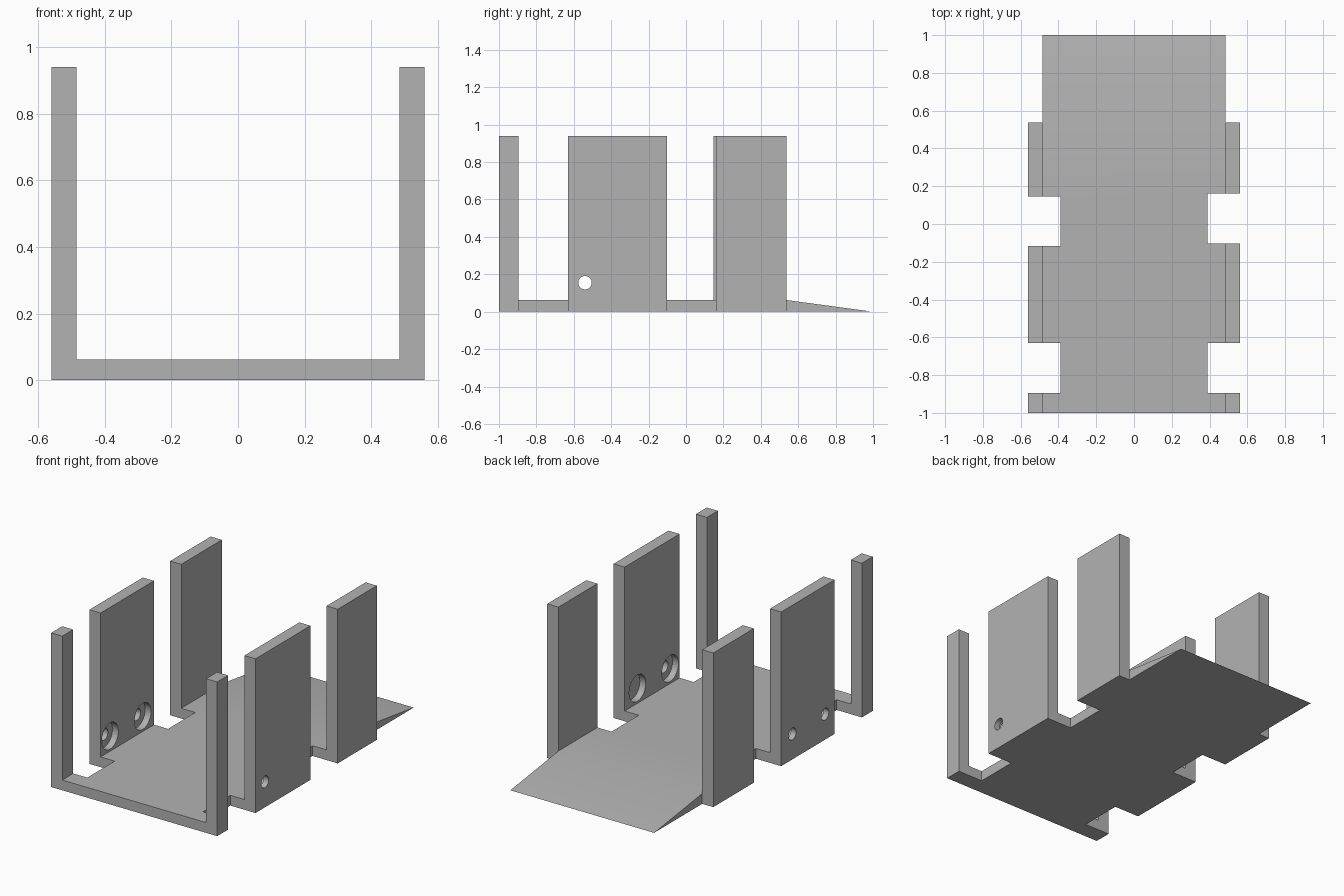
import bpy
import bmesh
from math import pi
from mathutils import Matrix, Vector

cube = bpy.data.objects.get("Cube")
if cube:
    bpy.data.objects.remove(cube, do_unlink=True)

OUTER, INNER, NOTCH = 0.56, 0.485, 0.39    # half widths
FLOOR, TOP = 0.0625, 0.94                  # heights
FRONT, WALL_END, TIP = -1.0, 0.537, 1.0    # positions along y

grey = bpy.data.materials.new("plain grey")
grey.use_nodes = True
grey.diffuse_color = (0.45, 0.45, 0.45, 1)
grey.node_tree.nodes["Principled BSDF"].inputs["Base Color"].default_value = (0.45, 0.45, 0.45, 1)


def make_object(name, bm):
    bmesh.ops.recalc_face_normals(bm, faces=bm.faces)
    mesh = bpy.data.meshes.new(name)
    bm.to_mesh(mesh)
    bm.free()
    mesh.materials.append(grey)
    obj = bpy.data.objects.new(name, mesh)
    bpy.context.collection.objects.link(obj)
    return obj


def add_box(bm, low, high):
    low, high = Vector(low), Vector(high)
    matrix = Matrix.Translation((low + high) / 2) @ Matrix.Diagonal((*(high - low), 1))
    bmesh.ops.create_cube(bm, size=1, matrix=matrix)


def add_bore(bm, radius, x_from, x_to, y, z=0.155):
    matrix = Matrix.Translation(((x_from + x_to) / 2, y, z)) @ Matrix.Rotation(pi / 2, 4, "Y")
    bmesh.ops.create_cone(bm, cap_ends=True, segments=32, radius1=radius, radius2=radius,
                          depth=abs(x_to - x_from), matrix=matrix)


# U-shaped channel: the cross-section swept from front to back
bm = bmesh.new()
section = [(-OUTER, 0), (-INNER, 0), (INNER, 0), (OUTER, 0), (OUTER, TOP),
           (INNER, TOP), (INNER, FLOOR), (-INNER, FLOOR), (-INNER, TOP), (-OUTER, TOP)]
front = [bm.verts.new((x, FRONT, z)) for x, z in section]
back = [bm.verts.new((x, WALL_END, z)) for x, z in section]
for i in range(len(section)):
    j = (i + 1) % len(section)
    bm.faces.new((front[i], front[j], back[j], back[i]))
bm.faces.new(front)
for side in ((0, 1, 7, 8, 9), (2, 3, 4, 5, 6)):
    bm.faces.new([back[i] for i in side])

# Ramp: the floor tapers to a thin edge behind the walls
tip_a, tip_b = (bm.verts.new((x, TIP, 0)) for x in (-INNER, INNER))
bm.faces.new((back[1], back[2], tip_b, tip_a))
bm.faces.new((back[7], back[6], tip_b, tip_a))
bm.faces.new((back[1], back[7], tip_a))
bm.faces.new((back[2], back[6], tip_b))
tray = make_object("channel_tray", bm)

# Cutters: wall notches, counterbores on the inside, and through holes
notches, pockets, holes = bmesh.new(), bmesh.new(), bmesh.new()
for side, shift in ((-1, 0), (1, 0.015)):
    for y0, y1 in ((-0.895, -0.631), (-0.117 + shift, 0.146 + shift)):
        xs = sorted((side * NOTCH, side * 0.7))
        add_box(notches, (xs[0], y0, -0.1), (xs[1], y1, 1.1))
    for y in (-0.54, -0.225):
        add_bore(pockets, 0.08, side * 0.44, side * 0.525, y)
        if side < 0 or y < -0.5:
            add_bore(holes, 0.036, side * 0.46, side * 0.6, y)

cutters = [make_object(name, b) for name, b in
           (("notch_cutter", notches), ("pocket_cutter", pockets), ("hole_cutter", holes))]
for cutter in cutters:
    cutter.hide_render = True
    mod = tray.modifiers.new(cutter.name, "BOOLEAN")
    mod.operation = "DIFFERENCE"
    mod.solver = "EXACT"
    mod.object = cutter

# Bake the cuts and drop the cutters
graph = bpy.context.evaluated_depsgraph_get()
mesh = bpy.data.meshes.new_from_object(tray.evaluated_get(graph))
tray.modifiers.clear()
tray.data = mesh
for cutter in cutters:
    bpy.data.objects.remove(cutter, do_unlink=True)

# Smooth bores, sharp edges everywhere else
bpy.ops.object.select_all(action="DESELECT")
tray.select_set(True)
bpy.context.view_layer.objects.active = tray
bpy.ops.object.shade_smooth_by_angle(angle=pi / 6)
